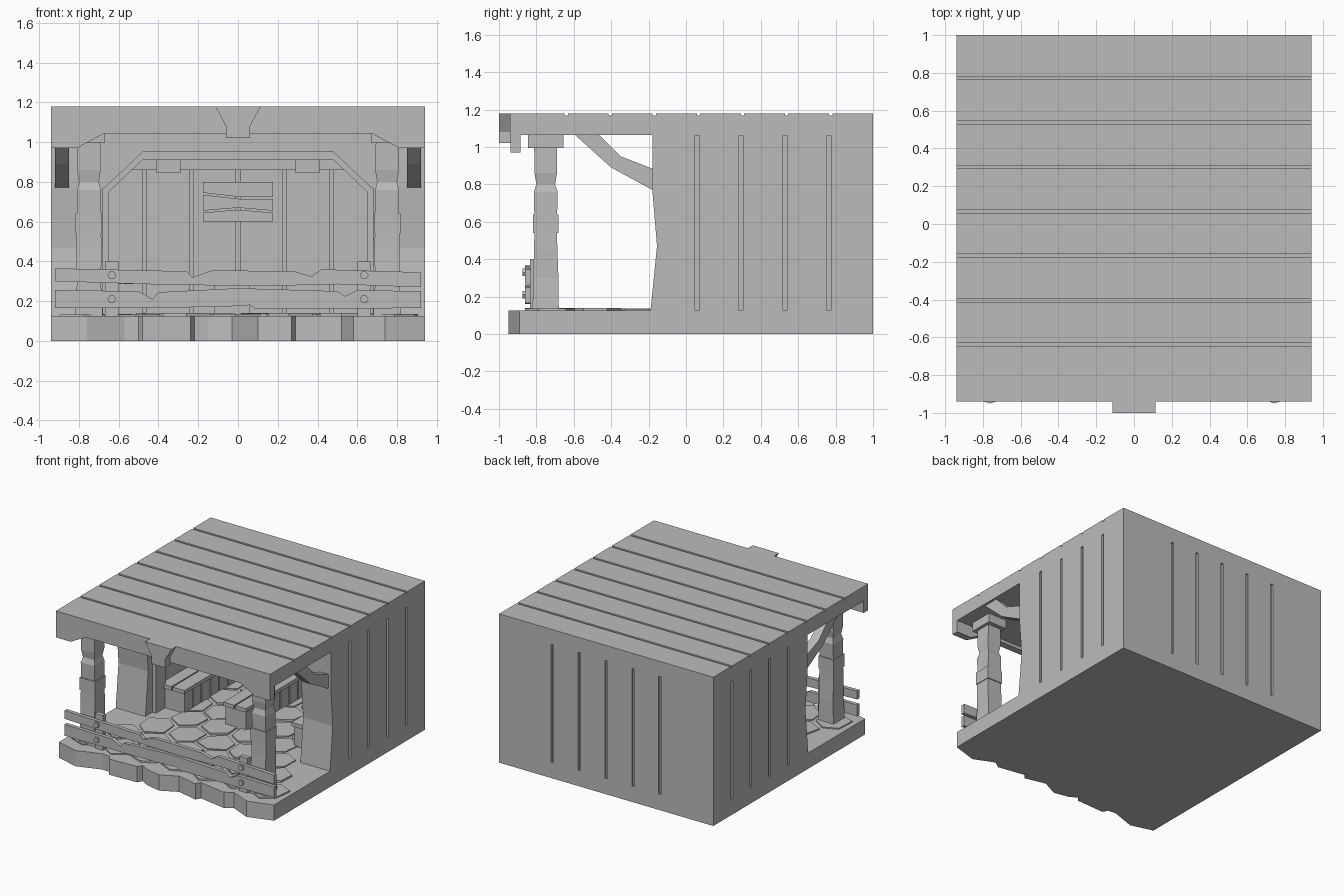
import bpy, bmesh, math, random
from mathutils import Vector

random.seed(4)
cube = bpy.data.objects.get("Cube")
if cube:
    bpy.data.objects.remove(cube, do_unlink=True)

grey = bpy.data.materials.new("plain grey")
grey.use_nodes = True
colour = (0.5, 0.5, 0.5, 1)
grey.diffuse_color = colour
grey.node_tree.nodes["Principled BSDF"].inputs["Base Color"].default_value = colour


def finish(name, bm):
    bmesh.ops.recalc_face_normals(bm, faces=bm.faces)
    mesh = bpy.data.meshes.new(name)
    bm.to_mesh(mesh)
    bm.free()
    mesh.materials.append(grey)
    ob = bpy.data.objects.new(name, mesh)
    bpy.context.collection.objects.link(ob)
    return ob


def add_prism(bm, pts, axis, a, b):
    """Extrude a 2D outline along an axis from a to b."""
    place = {"x": lambda u, v, w: (w, u, v),
             "y": lambda u, v, w: (u, w, v),
             "z": lambda u, v, w: (u, v, w)}[axis]
    low = [bm.verts.new(place(u, v, a)) for u, v in pts]
    high = [bm.verts.new(place(u, v, b)) for u, v in pts]
    bm.faces.new(low)
    bm.faces.new(high)
    for i in range(len(pts)):
        j = (i + 1) % len(pts)
        bm.faces.new((low[i], low[j], high[j], high[i]))


def prism(name, pts, axis, a, b):
    bm = bmesh.new()
    add_prism(bm, pts, axis, a, b)
    return finish(name, bm)


def add_box(bm, x0, x1, y0, y1, z0, z1):
    add_prism(bm, [(x0, y0), (x1, y0), (x1, y1), (x0, y1)], "z", z0, z1)


def box(name, *size):
    bm = bmesh.new()
    add_box(bm, *size)
    return finish(name, bm)


def cut(ob, cutter):
    cutter.hide_render = True
    cutter.hide_set(True)
    cutter.display_type = "WIRE"
    mod = ob.modifiers.new("grooves", "BOOLEAN")
    mod.operation = "DIFFERENCE"
    mod.solver = "EXACT"
    mod.object = cutter


def mirrored(pts):
    return pts + [(-u, v) for u, v in reversed(pts)]


W = 0.94

# Floor with a broken stone front edge
front = [(-.94, -.9), (-.76, -.95), (-.57, -.885), (-.5, -.89), (-.48, -.93),
         (-.24, -.92), (-.22, -.88), (-.15, -.92), (-.03, -.945), (.1, -.88),
         (.27, -.92), (.29, -.88), (.52, -.92), (.58, -.88), (.74, -.95), (.94, -.89)]
prism("floor", front + [(W, 1), (-W, 1)], "z", 0, .125)

# Flagstones
bm = bmesh.new()
R = .15
for row in range(8):
    for col in range(-4, 5):
        cx = col * R * 1.74 + (row % 2) * R * .87
        cy = -.72 + row * R * 1.5
        if abs(cx) > .82 or (abs(cx) > .55 and cy > -.32):
            continue
        ring = []
        for k in range(6):
            t = math.radians(30 + 60 * k + random.uniform(-6, 6))
            r = R * random.uniform(.8, .98)
            ring.append((cx + r * math.cos(t), cy + r * math.sin(t)))
        add_prism(bm, ring, "z", .12, random.uniform(.132, .14))
finish("flagstones", bm)

# Roof with plank grooves
roof = box("roof", -W, W, -W, 1, 1.065, 1.18)
bm = bmesh.new()
for i in range(7):
    y = .773 - i * .2355
    add_box(bm, -1, 1, y - .009, y + .009, 1.167, 1.2)
cut(roof, finish("roof_groove_cutter", bm))

# Front fascia and keystone
prism("fascia", mirrored([(W, 1.17), (W, .97), (.81, .97), (.68, 1.04)]), "y", -.939, -.885)
prism("keystone", mirrored([(.115, 1.18), (.06, 1.08), (.06, 1.02)]), "y", -1, -.93)

# Side walls with bowed front edge and outer slots
edge = [(-.18, 1.07), (-.18, .77), (-.155, .47), (-.19, .12), (1, .12), (1, 1.07)]
for side, s in (("left", 1), ("right", -1)):
    wall = prism(side + "_wall", edge, "x", *sorted((s * .68, s * W)))
    bm = bmesh.new()
    for i in range(4):
        y = .06 + i * .235
        x0, x1 = sorted((s * .925, s))
        add_box(bm, x0, x1, y - .011, y + .011, .125, 1.06)
    cut(wall, finish(side + "_slot_cutter", bm))

# Back wall with slots on the outside and inside
back = box("back_wall", -.69, .69, .9, 1, .12, 1.07)
bm = bmesh.new()
for i in range(-3, 4):
    x = i * .236
    if abs(i) < 3:
        add_box(bm, x - .009, x + .009, .85, .92, .14, .86)
    add_box(bm, x - .011, x + .011, .985, 1.1, .125, 1.06)
cut(back, finish("back_slot_cutter", bm))
for s in (-1, 1):
    x0, x1 = sorted((s * .69, s * .72))
    box("back_corner_board", x0, x1, .985, 1, .12, 1.07)


# Arched doorway in two steps
def arch(name, top, y0, y1):
    leg = top - .17
    prism(name, mirrored([(.7, 1.07), (.7, leg - .03), (.66, leg), (.48, top)]), "y", y0, y1)


arch("outer_arch", .95, -.175, -.1)
arch("inner_arch", .91, -.1, .02)
for side, s in (("left", 1), ("right", -1)):
    x0, x1 = sorted((s * .65, s * .69))
    box(side + "_arch_jamb", x0, x1, -.1, .02, .12, .78)
    x0, x1 = sorted((s * .29, s * .41))
    box(side + "_ceiling_beam", x0, x1, -.05, .92, .845, 1.07)
box("back_top_beam", -.68, .68, .86, .92, .86, 1.07)

# Planked benches inside
for name, x0, x1 in (("right_bench", -.68, -.48), ("middle_bench", -.12, .06),
                     ("left_bench", .48, .68)):
    bm = bmesh.new()
    add_box(bm, x0 + .01, x1 - .01, .02, .89, .12, .29)
    for i in range(8):
        y = .015 + i * .11
        add_box(bm, x0, x1, y, y + .098, .12, .285)
    half = (x0 + x1) / 2
    add_box(bm, x0 - .01, half - .005, 0, .89, .285, .315)
    add_box(bm, half + .005, x1 + .01, 0, .89, .285, .315)
    finish(name, bm)

# Split sign board on the back wall
prism("sign_top", [(-.175, .8), (-.175, .745), (0, .725), (.175, .725), (.175, .8)], "y", .84, .9)
prism("sign_middle", [(-.175, .735), (-.175, .655), (0, .67), (.175, .655), (.175, .715),
                      (0, .715)], "y", .845, .9)
prism("sign_bottom", [(-.175, .645), (-.175, .6), (.175, .6), (.175, .645), (0, .66)],
      "y", .84, .9)


# Worn square posts with capital and band
def post(side, s):
    cx, cy = s * .75, -.75
    bm = bmesh.new()
    levels = [(.12, .07, .07), (.3, .06, .068), (.45, .064, .062), (.6, .06, .06),
              (.76, .06, .064), (.8, .05, .05), (.86, .06, .06), (1.03, .056, .062)]
    rings = []
    for z, hx, hy in levels:
        rings.append([bm.verts.new((cx + u * hx, cy + v * hy, z))
                      for u, v in ((-1, -1), (1, -1), (1, 1), (-1, 1))])
    for a, b in zip(rings, rings[1:]):
        for i in range(4):
            j = (i + 1) % 4
            bm.faces.new((a[i], a[j], b[j], b[i]))
    bm.faces.new(rings[0])
    bm.faces.new(rings[-1])
    finish(side + "_post", bm)
    box(side + "_post_band", cx - .067, cx + .067, cy - .068, cy + .068, .54, .64)
    box(side + "_post_capital", cx - .08, cx + .08, cy - .095, cy + .095, .995, 1.07)


brace = [(-.6, 1.07), (-.4, .89), (-.17, .765), (-.17, .88), (-.35, .95), (-.47, 1.07)]
for side, s in (("left", 1), ("right", -1)):
    post(side, s)
    prism(side + "_brace", brace, "x", *sorted((s * .85, s * .92)))
    # Rail upright with hexagonal bolts
    x = s * .635
    box(side + "_rail_upright", x - .035, x + .035, -.835, -.8, .12, .4)
    for z in (.21, .33):
        ring = [(x + .022 * math.cos(k * math.pi / 3), z + .022 * math.sin(k * math.pi / 3))
                for k in range(6)]
        prism(side + "_rail_bolt", ring, "y", -.875, -.85)

# Splintered rail planks
prism("upper_rail", [(-.92, .3), (-.45, .285), (.1, .275), (.5, .285), (.92, .27), (.92, .345),
                     (.42, .36), (.37, .325), (.28, .35), (-.13, .355), (-.23, .32),
                     (-.26, .35), (-.92, .365)], "y", -.86, -.83)
prism("lower_rail", [(-.92, .165), (-.1, .17), (.06, .18), (.09, .16), (.92, .165), (.92, .25),
                     (.6, .255), (.54, .225), (.5, .25), (0, .265), (-.4, .245),
                     (-.43, .21), (-.5, .25), (-.92, .255)], "y", -.86, -.83)
